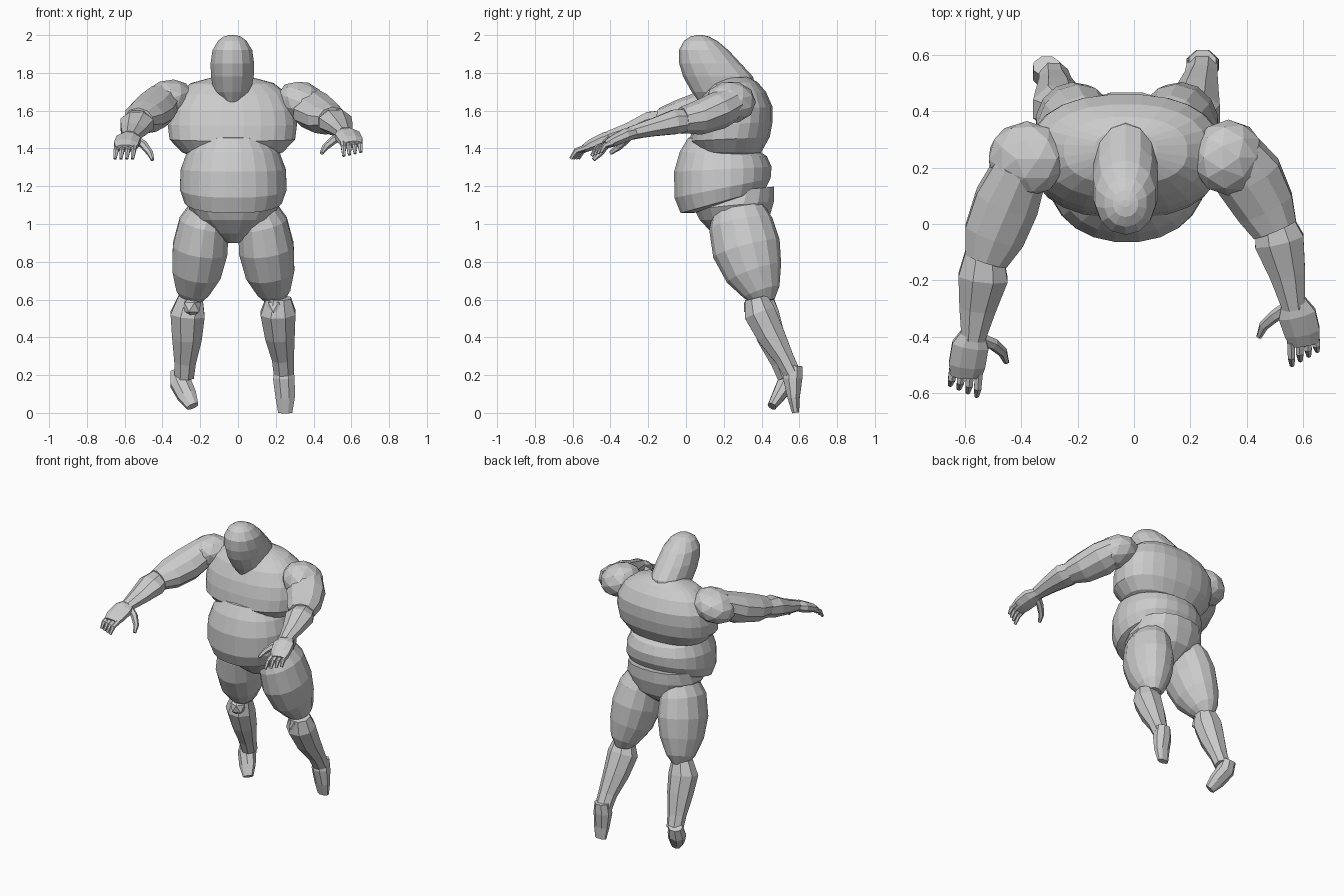
import bpy, bmesh, math
from mathutils import Vector, Matrix


def skin(name, rings):
    """Bridge equal-sized rings of points and cap both ends."""
    bm = bmesh.new()
    loops = [[bm.verts.new(p) for p in ring] for ring in rings]
    n = len(loops[0])
    for a, b in zip(loops, loops[1:]):
        for i in range(n):
            j = (i + 1) % n
            bm.faces.new((a[i], a[j], b[j], b[i]))
    bm.faces.new(loops[0])
    bm.faces.new(loops[-1])
    return finish(name, bm)


def finish(name, bm):
    bmesh.ops.recalc_face_normals(bm, faces=bm.faces)
    me = bpy.data.meshes.new(name)
    bm.to_mesh(me)
    bm.free()
    ob = bpy.data.objects.new(name, me)
    bpy.context.collection.objects.link(ob)
    return ob


def stack(name, cx, levels, n=20, power=0.9):
    """Body mass from level rings: (z, half width, front y, back y, slope)."""
    rings = []
    for z, rx, y0, y1, slope in levels:
        ring = []
        for i in range(n):
            a = 2 * math.pi * (i + 0.5) / n
            c, s = math.cos(a), math.sin(a)
            x = math.copysign(abs(c) ** power, c) * rx
            dy = math.copysign(abs(s) ** power, s) * (y1 - y0) / 2
            ring.append((cx + x, (y0 + y1) / 2 + dy, z + slope * dy))
        rings.append(ring)
    return skin(name, rings)


def limb(name, path, n=10):
    """Tapered limb along a path of (x, y, z, half width, half depth)."""
    pts = [Vector(p[:3]) for p in path]
    rings = []
    for k, p in enumerate(path):
        t = (pts[min(k + 1, len(pts) - 1)] - pts[max(k - 1, 0)]).normalized()
        u = Vector((1, 0, 0))
        u = (u - t * t.dot(u)).normalized()
        v = t.cross(u)
        rings.append([pts[k] + u * p[3] * math.cos(2 * math.pi * (i + .5) / n)
                      + v * p[4] * math.sin(2 * math.pi * (i + .5) / n) for i in range(n)])
    return skin(name, rings)


def ball(name, loc, size, turn=0.0, sub=2):
    bm = bmesh.new()
    m = (Matrix.Translation(loc) @ Matrix.Rotation(turn, 4, 'Y')
         @ Matrix.Diagonal((*size, 1)))
    bmesh.ops.create_icosphere(bm, subdivisions=sub, radius=1, matrix=m)
    return finish(name, bm)


def fingers(side, base_a, base_b, tip_a, tip_b):
    for i in range(4):
        f = i / 3
        b = Vector(base_a).lerp(Vector(base_b), f)
        t = Vector(tip_a).lerp(Vector(tip_b), f)
        m = (b + t) / 2 + Vector((0, -0.012, 0.012))
        limb(f"{side}_finger_{i + 1}", [(*b, .016, .016), (*m, .015, .015), (*t, .009, .009)], 6)


# Torso and head
stack("chest", -0.03, [
    (1.34, .17, .10, .32, .0), (1.38, .27, .06, .40, .0), (1.45, .335, .02, .445, .05),
    (1.53, .345, .03, .46, .05), (1.61, .335, .05, .46, .05), (1.69, .29, .09, .425, .05),
    (1.745, .22, .14, .38, .05), (1.775, .11, .2, .33, .05)], 24, .85)
stack("belly", -0.025, [
    (1.10, .18, .05, .34, .28), (1.12, .26, -.03, .42, .28), (1.19, .285, -.063, .45, .2),
    (1.29, .28, -.065, .455, .05), (1.37, .25, -.035, .43, -.05),
    (1.43, .19, .01, .36, -.15), (1.46, .09, .09, .26, -.15)], 24, .9)
stack("pelvis", -0.025, [
    (.90, .03, .21, .29, 0), (.95, .11, .14, .36, 0), (1.02, .20, .07, .44, 0),
    (1.10, .245, .04, .47, .1), (1.18, .23, .10, .47, .1)], 16)
stack("head", -0.03, [
    (1.645, .05, .07, .28, 0), (1.70, .10, .03, .37, 0), (1.78, .116, -.015, .355, 0),
    (1.85, .118, -.036, .29, 0), (1.92, .108, -.038, .225, 0), (1.97, .077, -.01, .165, 0),
    (1.993, .045, .025, .12, 0), (2.0, .015, .06, .085, 0)], 14, .95)

# Thighs and kneecaps, mirrored about the body centre
thigh = [(-.14, .27, 1.12, .09, .12), (-.18, .29, 1.0, .135, .17), (-.2, .32, .87, .15, .182),
         (-.22, .36, .74, .133, .152), (-.24, .40, .64, .09, .10), (-.245, .41, .59, .05, .06)]
limb("left_thigh", thigh, 14)
limb("right_thigh", [(-.05 - x, y, z, a, b) for x, y, z, a, b in thigh], 14)
for side, x in (("left", -.245), ("right", .2)):
    ball(side + "_kneecap", (x, .35, .56), (.055, .05, .055), sub=1)

# Shins
limb("left_shin", [(-.25, .40, .61, .07, .065), (-.267, .41, .52, .098, .09),
                   (-.27, .45, .40, .085, .08), (-.28, .50, .27, .062, .055),
                   (-.285, .53, .19, .055, .05)], 8)
limb("right_shin", [(.215, .37, .61, .07, .065), (.212, .39, .53, .1, .09),
                    (.222, .45, .41, .085, .08), (.238, .52, .29, .063, .055),
                    (.243, .56, .21, .058, .05)], 8)

# Feet, toes pointing down
limb("left_foot", [(-.31, .56, .22, .05, .04), (-.305, .535, .16, .06, .055),
                   (-.27, .49, .09, .055, .038), (-.24, .455, .035, .035, .025)], 8)
limb("right_foot", [(.243, .57, .25, .052, .05), (.243, .565, .18, .062, .055),
                    (.25, .57, .08, .055, .035), (.25, .58, .0, .04, .02)], 8)

# Shoulders
ball("left_shoulder", (-.38, .23, 1.655), (.145, .135, .105), -.35)
ball("right_shoulder", (.335, .235, 1.645), (.135, .135, .11), .35)

# Arms reaching forward
limb("left_upper_arm", [(-.40, .2, 1.655, .1, .09), (-.45, .08, 1.60, .12, .1),
                        (-.495, -.04, 1.565, .113, .09), (-.525, -.13, 1.55, .08, .065)])
limb("left_forearm", [(-.53, -.09, 1.55, .07, .06), (-.535, -.19, 1.53, .095, .07),
                      (-.555, -.30, 1.49, .07, .05), (-.57, -.41, 1.46, .045, .035)], 8)
limb("right_upper_arm", [(.36, .25, 1.64, .1, .09), (.405, .17, 1.60, .125, .1),
                         (.465, .06, 1.56, .11, .09), (.50, -.02, 1.55, .085, .07)])
limb("right_forearm", [(.495, .02, 1.55, .07, .06), (.515, -.06, 1.54, .095, .07),
                       (.545, -.18, 1.51, .068, .05), (.567, -.30, 1.48, .043, .035)], 8)

# Hands
limb("left_palm", [(-.57, -.385, 1.465, .045, .032), (-.58, -.43, 1.45, .07, .038),
                   (-.592, -.50, 1.42, .07, .032), (-.595, -.54, 1.40, .058, .022)], 8)
limb("right_palm", [(.565, -.27, 1.485, .045, .032), (.578, -.32, 1.47, .072, .038),
                    (.597, -.385, 1.44, .068, .032), (.605, -.425, 1.42, .056, .022)], 8)
fingers("left", (-.64, -.505, 1.405), (-.55, -.53, 1.405), (-.652, -.57, 1.345), (-.558, -.61, 1.345))
fingers("right", (.643, -.385, 1.43), (.557, -.42, 1.425), (.65, -.45, 1.38), (.56, -.5, 1.36))
limb("left_thumb", [(-.54, -.41, 1.445, .025, .022), (-.50, -.425, 1.42, .022, .022),
                    (-.465, -.455, 1.375, .018, .018), (-.452, -.49, 1.34, .01, .01)], 6)
limb("right_thumb", [(.54, -.30, 1.465, .025, .022), (.50, -.325, 1.44, .022, .022),
                     (.46, -.36, 1.405, .018, .018), (.443, -.40, 1.375, .01, .01)], 6)
